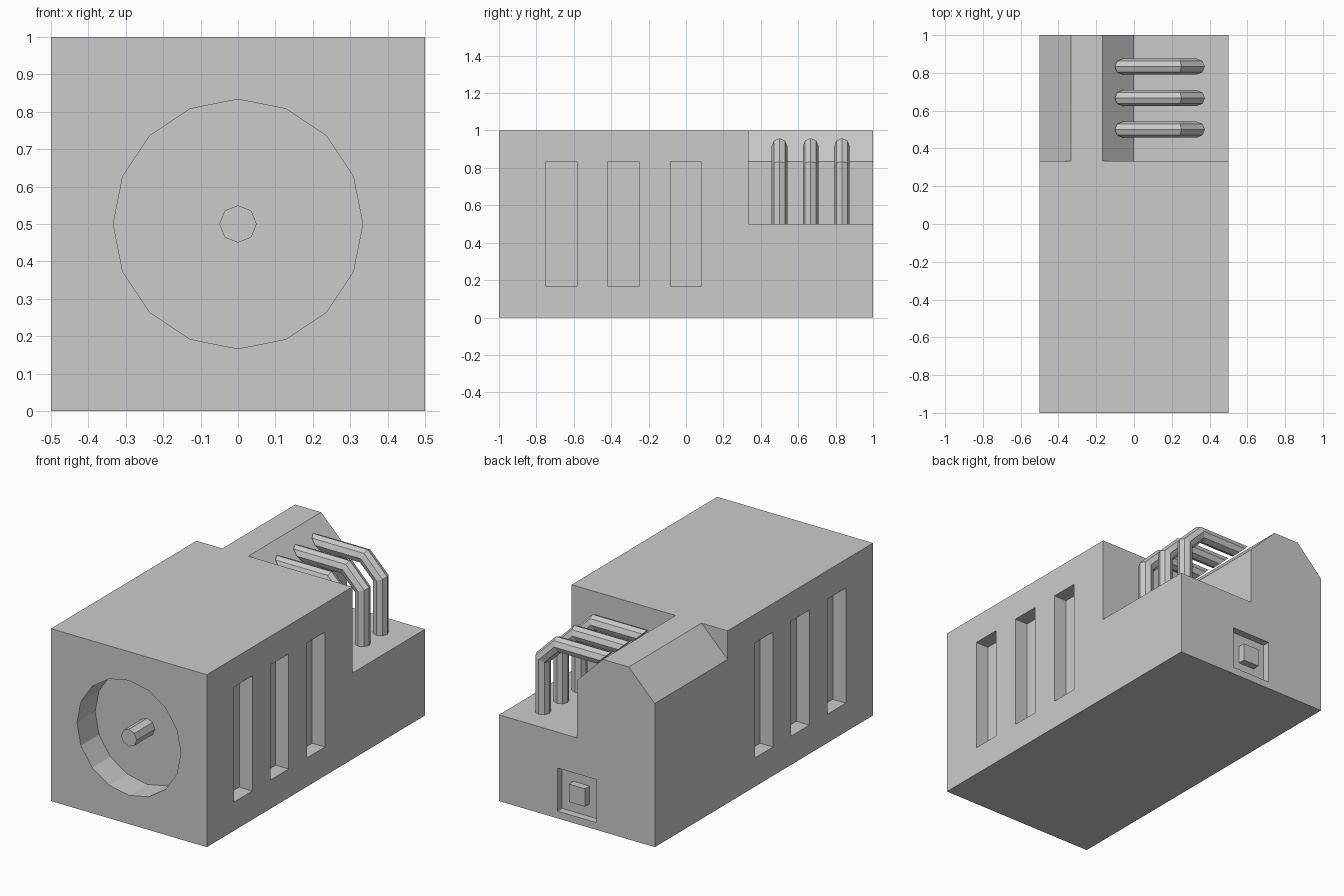
import bpy, bmesh, math
from mathutils import Vector

if "Cube" in bpy.data.objects:
    bpy.data.objects.remove(bpy.data.objects["Cube"])


def loft(name, rings):
    """Closed solid skinned through a list of equally sized vertex rings."""
    bm = bmesh.new()
    loops = [[bm.verts.new(p) for p in ring] for ring in rings]
    n = len(loops[0])
    for a, b in zip(loops, loops[1:]):
        for i in range(n):
            j = (i + 1) % n
            bm.faces.new((a[i], a[j], b[j], b[i]))
    bm.faces.new(loops[0])
    bm.faces.new(loops[-1])
    bmesh.ops.recalc_face_normals(bm, faces=bm.faces)
    mesh = bpy.data.meshes.new(name)
    bm.to_mesh(mesh)
    bm.free()
    obj = bpy.data.objects.new(name, mesh)
    bpy.context.collection.objects.link(obj)
    return obj


def prism(name, profile, y0, y1):
    """XZ profile extruded along y."""
    return loft(name, [[(x, y, z) for x, z in profile] for y in (y0, y1)])


def box(name, x0, x1, y0, y1, z0, z1):
    return prism(name, [(x0, z0), (x1, z0), (x1, z1), (x0, z1)], y0, y1)


def ngon(sides, radius, z):
    return [(radius * math.sin(math.tau * i / sides),
             z + radius * math.cos(math.tau * i / sides)) for i in range(sides)]


def cut(target, cutter):
    cutter.hide_render = True
    mod = target.modifiers.new("cut", 'BOOLEAN')
    mod.operation = 'DIFFERENCE'
    mod.solver = 'EXACT'
    mod.object = cutter
    bpy.context.view_layer.objects.active = target
    bpy.ops.object.modifier_apply(modifier=mod.name)
    bpy.data.objects.remove(cutter, do_unlink=True)


T = 1 / 3
S = 1 / 6

# housing block
body = box("housing", -0.5, 0.5, -1, 1, 0, 1)

# stepped rear: open terminal shelf on the right, chamfer on the left
cut(body, prism("shelf_cutter", [(0.6, 0.5), (0, 0.5), (0, 5 * S),
                                 (-0.1 - S, 1.1), (0.6, 1.1)], T, 1.1))
cut(body, prism("chamfer_cutter", [(-0.6, 5 * S - 0.1), (0.1 - T, 1.1),
                                   (-0.6, 1.1)], T, 1.1))

# round front socket
cut(body, prism("socket_cutter", ngon(16, T, 0.5), -1.1, -1 + S))

# side vents
for side in (-1, 1):
    for k in range(3):
        y = -0.75 + k * T
        x0, x1 = sorted((side * (0.5 - S / 2), side * 0.6))
        cut(body, box("vent_cutter", x0, x1, y, y + S, S, 5 * S))

# square rear port
cut(body, box("port_cutter", -0.125, 0.125, 1 - 0.042, 1.1, S - 0.125, S + 0.125))

# contacts inside the sockets
prism("socket_pin", ngon(8, 0.05, 0.5), -1, -1 + S)
box("port_contact", -0.052, 0.052, 1 - 0.042, 1, S - 0.052, S + 0.052)

# bent wires from the shelf into the slope
R = 0.0417
MITRE = R / math.cos(math.pi / 8)
path = [(T, 0.5, 0, R), (T, 0.816, 22.5, MITRE),
        (0.233, 0.9167, 67.5, MITRE), (-0.06, 0.9167, 90, R)]
for k in range(3):
    y = 0.5 + k * S
    rings = []
    for x, z, tilt, width in path:
        t = math.radians(tilt)
        out = Vector((math.cos(t), 0, math.sin(t))) * width
        ring = []
        for i in range(8):
            a = math.tau * i / 8
            ring.append(Vector((x, y + R * math.sin(a), z)) + out * math.cos(a))
        rings.append(ring)
    # slant the buried end so that it follows the slope
    for v in rings[-1]:
        v.x -= v.z - 0.9167
    loft(f"wire_{k + 1}", rings)
